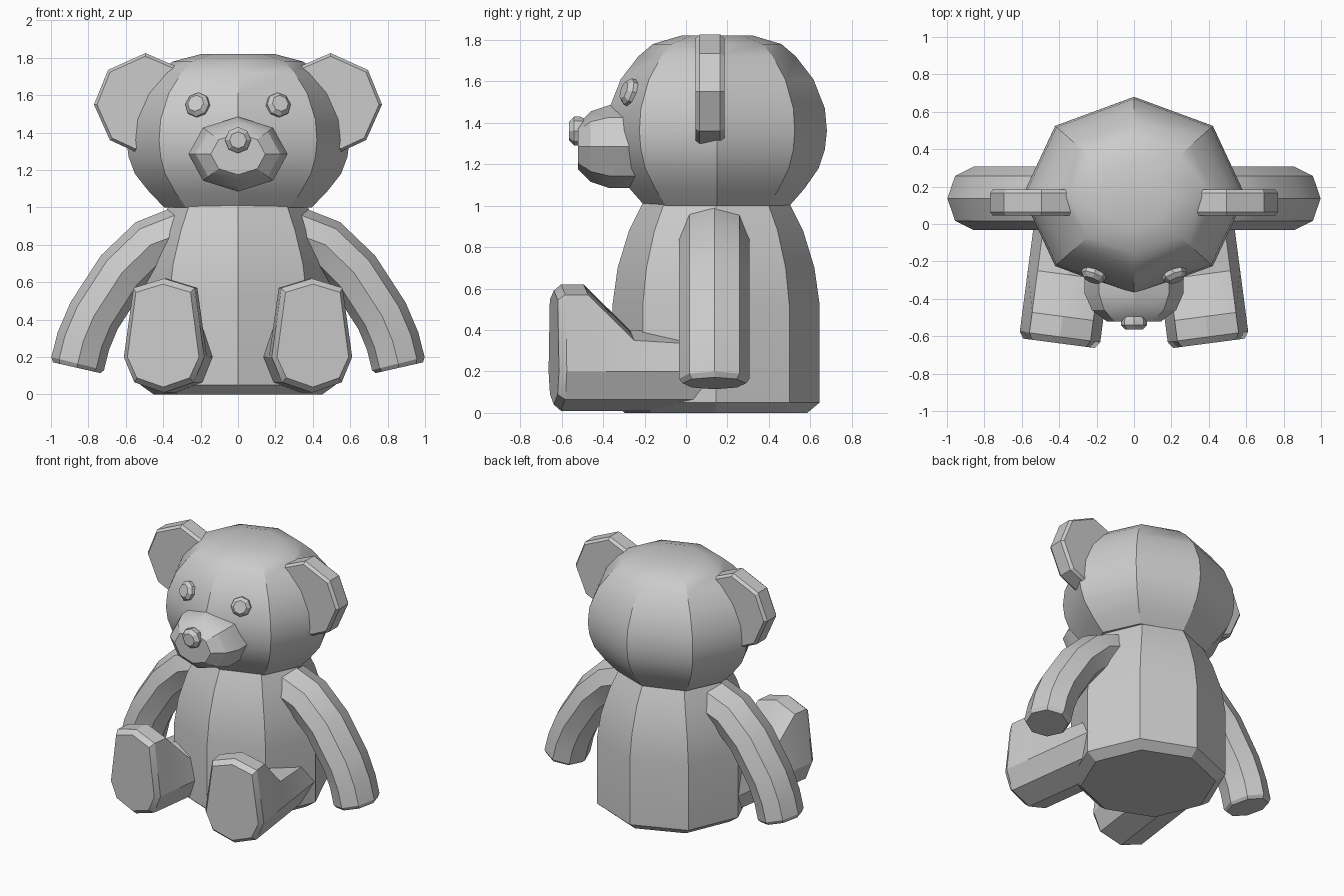
import bpy, bmesh
from math import sin, cos, pi, radians
from mathutils import Vector

if "Cube" in bpy.data.objects:
    bpy.data.objects.remove(bpy.data.objects["Cube"])


def loft(name, rings, mirror=False, angle=28):
    """Skin a list of equal rings, cap both ends, optionally mirror in x."""
    bm = bmesh.new()
    loops = [[bm.verts.new(p) for p in r] for r in rings]
    n = len(loops[0])
    for a, b in zip(loops, loops[1:]):
        for i in range(n):
            j = (i + 1) % n
            bm.faces.new((a[i], a[j], b[j], b[i]))
    bm.faces.new(loops[0])
    bm.faces.new(loops[-1])
    bmesh.ops.recalc_face_normals(bm, faces=bm.faces)
    mesh = bpy.data.meshes.new(name)
    bm.to_mesh(mesh)
    bm.free()
    ob = bpy.data.objects.new(name, mesh)
    bpy.context.collection.objects.link(ob)
    bpy.ops.object.select_all(action='DESELECT')
    ob.select_set(True)
    bpy.context.view_layer.objects.active = ob
    bpy.ops.object.shade_smooth_by_angle(angle=radians(angle))
    if mirror:
        ob.modifiers.new("mirror", 'MIRROR').use_mirror_merge = False
    return ob


def octagon(c, u, v, ru, rv):
    """Eight points around c, first one on the u axis."""
    c, u, v = Vector(c), Vector(u), Vector(v)
    return [c + u * ru * cos(k * pi / 4) + v * rv * sin(k * pi / 4) for k in range(8)]


X, Y, Z = Vector((1, 0, 0)), Vector((0, 1, 0)), Vector((0, 0, 1))

# Body: eight-sided, narrowing to the neck
body = [(0, .45, .44), (.05, .52, .50), (.52, .52, .50), (.7, .49, .475),
        (.88, .43, .42), (1.01, .37, .355)]
loft("body", [octagon((0, .145, z), X, Y, rx, ry) for z, rx, ry in body])

# Head: eight-sided rounded ball with a flat crown
head = [(1.0, .35), (1.08, .42), (1.18, .49), (1.27, .52), (1.36, .53), (1.47, .52),
        (1.61, .465), (1.72, .38), (1.78, .31), (1.82, .175)]
loft("head", [octagon((0, .15, z), X, Y, r * 1.125, r) for z, r in head])

# Muzzle and nose: stepped domes pointing forward
muzzle = [(-.22, 1), (-.37, 1), (-.46, .85), (-.52, .55)]
loft("muzzle", [octagon((0, y, 1.285), X, Z, .265 * s, .2 * s) for y, s in muzzle])
nose = [(-.48, .055), (-.51, .07), (-.54, .07), (-.565, .045)]
loft("nose", [octagon((0, y, 1.36), X, Z, r, r) for y, r in nose])

# Eyes: buttons set along the face normal
n = Vector((.34, -.9, .3)).normalized()
u = n.cross(Z).normalized()
v = u.cross(n)
eye_at = Vector((.213, -.265, 1.545))
eye = [(-.03, .067), (.018, .067), (.04, .045)]
loft("eye", [octagon(eye_at + n * d, u, v, r, r) for d, r in eye], mirror=True)

# Ears: flat bevelled discs standing on the head
outline = [(.77, 1.55), (.695, 1.735), (.495, 1.825), (.31, 1.745),
           (.23, 1.55), (.36, 1.32), (.555, 1.3), (.685, 1.36)]
ear = [(.045, .94), (.065, 1), (.165, 1), (.185, .94)]
loft("ear", [[Vector((.5 + (x - .5) * s, y, 1.55 + (z - 1.55) * s)) for x, z in outline]
             for y, s in ear], mirror=True)

# Arms: eight-sided tube swept along a drooping path
path = [Vector((x, .137, z)) for x, z in
        [(.2, .9), (.295, .865), (.467, .80), (.62, .652), (.77, .42),
         (.827, .285), (.857, .165), (.862, .143)]]
rings = []
for i, p in enumerate(path):
    t = (path[min(i + 1, len(path) - 1)] - path[max(i - 1, 0)]).normalized()
    side = Y.cross(t).normalized()
    s = .9 if i == len(path) - 1 else 1
    rings.append(octagon(p, side, Y, .145 * s, .17 * s))
loft("arm", rings, mirror=True)

# Legs: tall foot sole stepping down to a low leg, turned out slightly
back = Vector((-sin(radians(7.5)), cos(radians(7.5)), 0))
across = Vector((back.y, -back.x, 0))
toe = Vector((.4, -.638, 0))
rings = []
for d, top, inset in [(0, .62, .03), (.035, .62, 0), (.145, .62, 0), (.37, .40, 0), (.78, .375, 0)]:
    low = .01
    half = [(0, top - inset), (.165 - inset * .6, top - .05 - inset * .8),
            (.217 - inset * .8, .2), (.16 - inset * .6, .065 + inset * .8), (0, low + inset)]
    section = half + [(-a, b) for a, b in half[3:0:-1]]
    rings.append([toe + back * d + across * a + Z * b for a, b in section])
loft("leg", rings, mirror=True)
